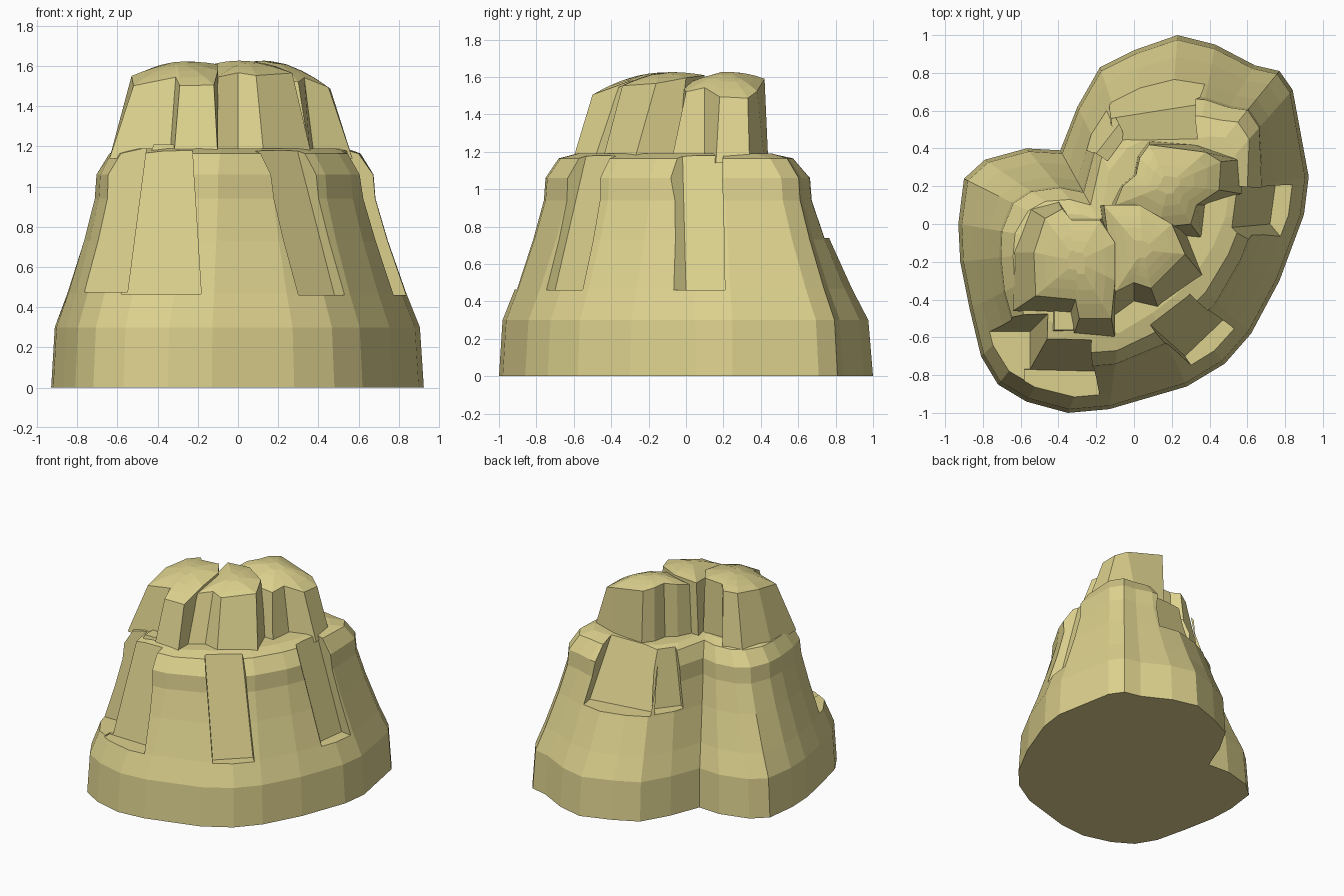
import bpy
import bmesh
from mathutils import Vector

cube = bpy.data.objects.get("Cube")
if cube:
    bpy.data.objects.remove(cube, do_unlink=True)

sand = bpy.data.materials.new("sandstone")
sand.use_nodes = True
sand.diffuse_color = (0.72, 0.64, 0.27, 1)
shader = sand.node_tree.nodes["Principled BSDF"]
shader.inputs["Base Color"].default_value = sand.diffuse_color
shader.inputs["Roughness"].default_value = 0.9


def loft(name, rings):
    """Skin a stack of matching 3D outlines and cap both ends."""
    bm = bmesh.new()
    loops = [[bm.verts.new(p) for p in ring] for ring in rings]
    count = len(loops[0])
    for low, high in zip(loops, loops[1:]):
        for i in range(count):
            j = (i + 1) % count
            bm.faces.new((low[i], low[j], high[j], high[i]))
    bm.faces.new(loops[0][::-1])
    bm.faces.new(loops[-1])
    bmesh.ops.recalc_face_normals(bm, faces=bm.faces)
    mesh = bpy.data.meshes.new(name)
    bm.to_mesh(mesh)
    bm.free()
    obj = bpy.data.objects.new(name, mesh)
    bpy.context.collection.objects.link(obj)
    mesh.materials.append(sand)
    return obj


def level(points, z):
    return [(p[0], p[1], z) for p in points]


def blend(a, b, t):
    return [Vector(p) + (Vector(q) - Vector(p)) * t for p, q in zip(a, b)]


# Two-lobed cliff: foot outline blended into the terrace outline
foot = [(.925, .25), (.84, .71), (.77, .81), (.64, .84), (.43, .95), (.23, 1),
        (0, .92), (-.18, .83), (-.30, .62), (-.39, .39), (-.57, .40),
        (-.79, .34), (-.90, .24), (-.93, 0), (-.92, -.2), (-.87, -.45),
        (-.81, -.70), (-.72, -.85), (-.57, -.94), (-.35, -1), (-.13, -.98),
        (.28, -.86), (.48, -.74), (.62, -.58), (.77, -.3), (.9, .05)]
terrace = [(.60, .2), (.61, .45), (.55, .54), (.46, .55), (.36, .57), (.2, .58),
           (.05, .56), (-.07, .5), (-.17, .36), (-.23, .1), (-.34, .13),
           (-.47, .12), (-.56, .07), (-.63, -.05), (-.64, -.17), (-.63, -.33),
           (-.58, -.49), (-.51, -.59), (-.40, -.65), (-.22, -.68), (-.09, -.67),
           (.14, -.56), (.27, -.47), (.38, -.36), (.5, -.16), (.58, .04)]
profile = [(0, 0), (.3, .06), (.47, .27), (.73, .55), (.94, .74), (1.06, .77),
           (1.165, 1), (1.19, 1.3)]
cliff = loft("cliff", [level(blend(foot, terrace, t), z) for z, t in profile])


def recess(name, a, b, c, d, floor, splay=0):
    """Cut a leaning panel: a-b is its back edge at the floor, c-d at the top."""
    a, b, c, d = map(Vector, (a, b, c, d))
    along = (b - a).normalized()
    out = Vector((along.y, -along.x)) * 0.6
    start = out - along * splay
    cutter = loft(name, [level([a, b, b + out, a + start], floor),
                         level([c, d, d + out, c + start], 1.24)])
    cutter.hide_render = True
    cut = cliff.modifiers.new(name, 'BOOLEAN')
    cut.operation = 'DIFFERENCE'
    cut.solver = 'EXACT'
    cut.object = cutter
    return cutter


# Weathered panels cut into the cliff face
cutters = [
    recess("front_corner_recess", (-.95, -.57), (-.55, -.57), (-.9, -.47), (-.45, -.47), .475),
    recess("front_recess", (-.58, -.77), (-.18, -.78), (-.50, -.59), (-.23, -.60), .465),
    recess("front_left_slot", (.27, -.70), (.48, -.50), (.07, -.52), (.28, -.36), .46, .1),
    recess("left_slot", (.72, 0), (.75, .22), (.5, -.02), (.53, .2), .46, .55),
    recess("back_recess", (.39, .64), (-.12, .56), (.33, .43), (-.1, .42), .74),
    recess("back_corner_recess", (-.07, .54), (-.21, .36), (-.05, .44), (-.13, .33), .745),
]
graph = bpy.context.evaluated_depsgraph_get()
carved = bpy.data.meshes.new_from_object(cliff.evaluated_get(graph))
cliff.modifiers.clear()
cliff.data = carved
for cutter in cutters:
    bpy.data.objects.remove(cutter, do_unlink=True)


def column(name, summit, fall, bottom, shoulder):
    """Steep-sided column with a top that falls away from its summit."""
    middle = sum((Vector(p) for p in shoulder), Vector((0, 0))) / len(shoulder)
    centre = [middle] * len(shoulder)
    rings = [level(bottom, 1.14)]
    for inset in (0, .25, .5, .78):
        ring = blend(shoulder, centre, inset)
        rings.append([(p.x, p.y, 1.615 + .02 * inset - fall * (p - Vector(summit)).length_squared)
                      for p in ring])
    loft(name, rings)


# Three columns standing on the terrace
column("right_column", (-.2, -.06), .55,
       [(-.64, -.46), (-.34, -.48), (-.32, -.59), (-.1, -.61), (-.1, -.3),
        (-.1, -.1), (-.17, .03), (-.34, .03), (-.4, .12), (-.55, .08), (-.64, -.15)],
       [(-.52, -.38), (-.31, -.4), (-.29, -.5), (-.12, -.5), (-.1, -.3),
        (-.1, -.1), (-.18, .02), (-.33, .02), (-.38, .08), (-.47, .03), (-.53, -.15)])
column("middle_column", (0, 0), .5,
       [(-.11, -.5), (0, -.42), (.13, -.45), (.37, -.28), (.28, -.05), (.05, .1), (-.18, .1)],
       [(-.1, -.36), (0, -.31), (.09, -.34), (.27, -.16), (.2, 0), (.03, .1), (-.16, .1)])
column("back_column", (.08, .25), .85,
       [(.14, -.06), (.36, -.08), (.38, .1), (.57, .16), (.56, .34), (.33, .42),
        (.08, .44), (.02, .36), (0, .26), (-.07, .2), (-.12, .1)],
       [(.13, -.02), (.3, 0), (.33, .1), (.45, .18), (.46, .33), (.38, .38),
        (.08, .42), (.03, .35), (.01, .26), (-.06, .2), (-.1, .1)])

# Low broken ledge at the foot of the right column
loft("front_ledge", [level([(-.45, -.58), (-.31, -.58), (-.31, -.42), (-.45, -.42)], 1.12),
                     level([(-.42, -.56), (-.32, -.56), (-.32, -.4), (-.42, -.4)], 1.21)])
